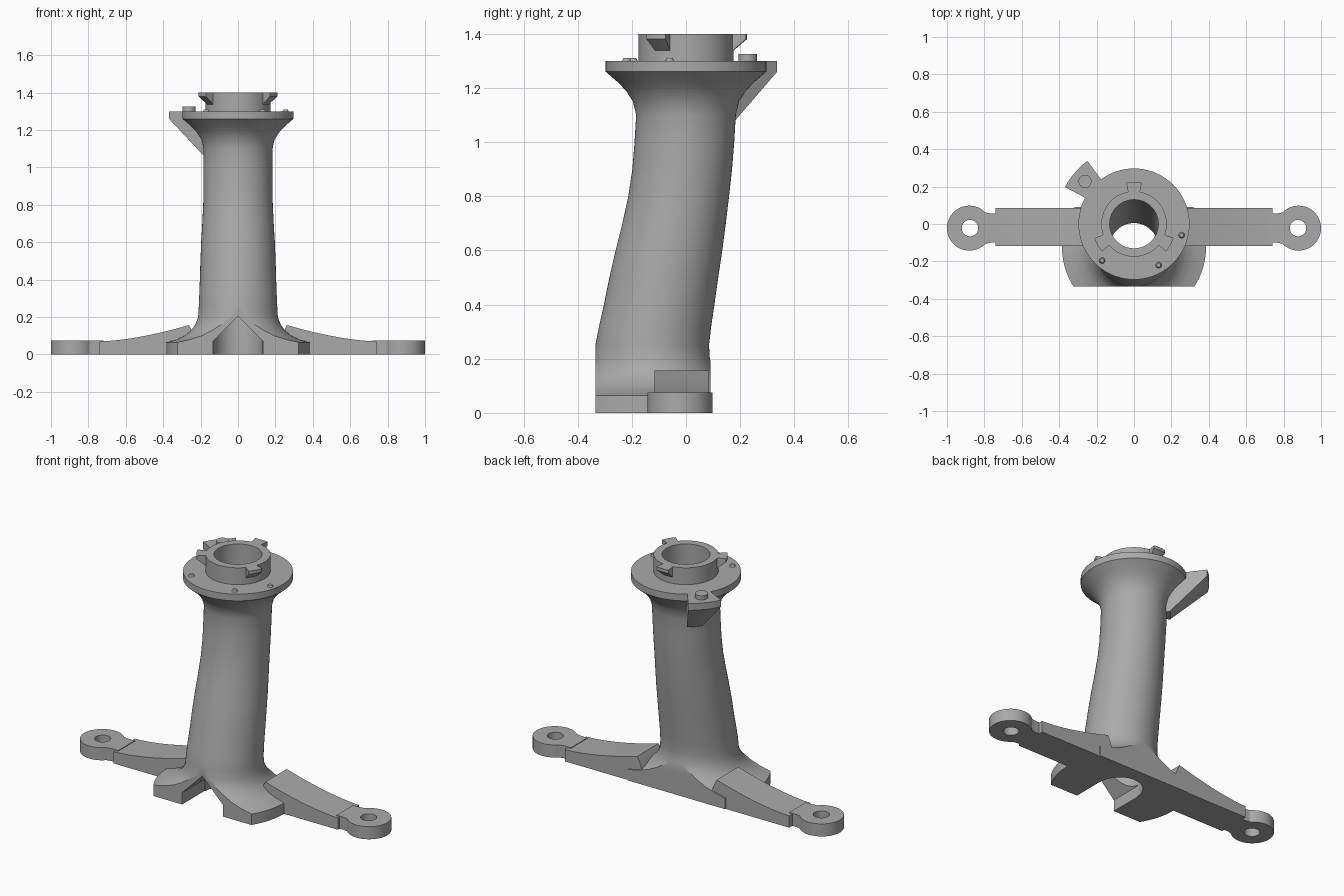
import bpy, bmesh, math
from mathutils import Vector

if "Cube" in bpy.data.objects:
    bpy.data.objects.remove(bpy.data.objects["Cube"])

metal = bpy.data.materials.new("grey metal")
metal.diffuse_color = (0.40, 0.40, 0.40, 1)
metal.use_nodes = True
metal.node_tree.nodes["Principled BSDF"].inputs["Base Color"].default_value = metal.diffuse_color


def finish(name, bm):
    bmesh.ops.recalc_face_normals(bm, faces=bm.faces)
    me = bpy.data.meshes.new(name)
    bm.to_mesh(me)
    bm.free()
    ob = bpy.data.objects.new(name, me)
    bpy.context.collection.objects.link(ob)
    me.materials.append(metal)
    return ob


def select(ob):
    bpy.ops.object.select_all(action='DESELECT')
    ob.select_set(True)
    bpy.context.view_layer.objects.active = ob


def smooth(ob, angle=30):
    select(ob)
    bpy.ops.object.shade_smooth_by_angle(angle=math.radians(angle))


def prism(name, pts, offset):
    """Closed polygon of 3D points extruded along an offset."""
    bm = bmesh.new()
    f = bm.faces.new([bm.verts.new(p) for p in pts])
    ext = bmesh.ops.extrude_face_region(bm, geom=[f])
    # the source face stays as the bottom cap
    bmesh.ops.translate(bm, vec=Vector(offset),
                        verts=[g for g in ext["geom"] if isinstance(g, bmesh.types.BMVert)])
    return finish(name, bm)


def cylinder(name, x, y, z0, z1, r, n=32, r_top=None):
    bm = bmesh.new()
    bmesh.ops.create_cone(bm, cap_ends=True, segments=n, radius1=r,
                          radius2=r if r_top is None else r_top, depth=z1 - z0)
    bmesh.ops.translate(bm, vec=(x, y, (z0 + z1) / 2), verts=bm.verts)
    return finish(name, bm)


def cut(ob, cutter):
    cutter.hide_render = True
    m = ob.modifiers.new("cut", 'BOOLEAN')
    m.operation, m.object, m.solver = 'DIFFERENCE', cutter, 'EXACT'
    select(ob)
    bpy.ops.object.modifier_apply(modifier=m.name)
    bpy.data.objects.remove(cutter)


def wedge(name, profile, a0, a1, n=8):
    """Radius/height profile swept around z between two angles (degrees)."""
    bm = bmesh.new()
    rings = []
    for i in range(n + 1):
        a = math.radians(a0 + (a1 - a0) * i / n)
        rings.append([bm.verts.new((r * math.cos(a), r * math.sin(a), z)) for r, z in profile])
    k = len(profile)
    for p, q in zip(rings, rings[1:]):
        for j in range(k):
            bm.faces.new((p[j], p[(j + 1) % k], q[(j + 1) % k], q[j]))
    bm.faces.new(rings[0])
    bm.faces.new(rings[-1])
    return finish(name, bm)


# Hollow leaning column with flared foot, flange and collar: (z, centre y, radius)
shaft = [(.25, -.125, .21), (.32, -.114, .207), (.4, -.099, .204), (.5, -.082, .201),
         (.6, -.063, .197), (.7, -.044, .191), (.8, -.027, .186), (.9, -.014, .184),
         (1.0, -.006, .184), (1.1, 0, .184)]
foot = [(0, .385), (.065, .385), (.08, .33), (.1, .285), (.13, .25), (.16, .228), (.2, .213)]
head = [(1.15, .196), (1.19, .222), (1.22, .25), (1.26, .297), (1.3, .297), (1.3, .175), (1.4, .175)]
outer = [(z, -.125, r) for z, r in foot] + shaft + [(z, 0, r) for z, r in head]
bore = [(1.4, 0, .13)] + [(z, y, .13) for z, y, r in reversed(shaft)] + [(0, -.125, .13)]

N = 72
bm = bmesh.new()
rings = [[bm.verts.new((r * math.cos(2 * math.pi * i / N), y + r * math.sin(2 * math.pi * i / N), z))
          for i in range(N)] for z, y, r in outer + bore]
for p, q in zip(rings, rings[1:] + rings[:1]):
    for i in range(N):
        j = (i + 1) % N
        bm.faces.new((p[i], p[j], q[j], q[i]))
column = finish("column", bm)

# Trim the foot flat at front and back, then cut the gabled front notch
for y, dy, top in ((-.335, -.3, .249), (.09, .3, .24)):
    cut(column, prism("trim", [(-.6, y, -.1), (.6, y, -.1), (.6, y, top), (-.6, y, top)], (0, dy, 0)))
cut(column, prism("notch", [(-.134, -.5, -.1), (.134, -.5, -.1), (.134, -.5, .07),
                            (0, -.5, .205), (-.134, -.5, .07)], (0, .375, 0)))
smooth(column, 28)

# Side arms and bolt ears, mirrored left and right
EY = -.022
for s, side in ((1, "right"), (-1, "left")):
    curve = [(.262 + .478 * t, .07 + .087 * (1 - t) ** 1.6) for t in [i / 12 for i in range(13)]]
    prof = [(.2, 0), (.2, .07), (.225, .07), (.245, .125)] + curve + [(.74, 0)]
    smooth(prism(side + "_arm", [(s * x, -.117, z) for x, z in prof], (0, .202, 0)))

    neck = [(.72, -.065), (.72, .065), (.765, .075), (.79, .084), (.88, .084), (.88, -.084),
            (.79, -.084), (.765, -.075)]
    # Ear outline: circle merged with the neck
    a0 = 2.37
    rim = [(.88 + .12 * math.cos(a0 - 2 * a0 * i / 40), .12 * math.sin(a0 - 2 * a0 * i / 40))
           for i in range(41)]
    out = [(.72, -.078), (.72, .078), (.765, .078)] + rim + [(.765, -.078)]
    ear = prism(side + "_ear", [(s * x, EY + y, 0) for x, y in out], (0, 0, .075))
    cut(ear, cylinder("bolt_hole", s * .877, EY, -.1, .2, .044))
    smooth(ear)

# Locking tabs around the collar
for k, a in enumerate((90, 210, 330)):
    wedge(f"lock_tab_{k}", [(.16, 1.4), (.225, 1.4), (.225, 1.38), (.172, 1.335), (.16, 1.335)],
          a - 10.5, a + 10.5)

# Bracket with sloping gusset and locating peg
smooth(wedge("bracket", [(.16, 1.3), (.419, 1.3), (.419, 1.26), (.205, 1.06), (.16, 1.06)],
             126.5, 151.8))
smooth(cylinder("locating_peg", -.262, .228, 1.29, 1.325, .035))

# Small studs on the flange
for k, (x, y) in enumerate(((.255, -.06), (.132, -.22), (-.17, -.195))):
    smooth(cylinder(f"flange_stud_{k}", x, y, 1.295, 1.31, .019, 20, .011))
